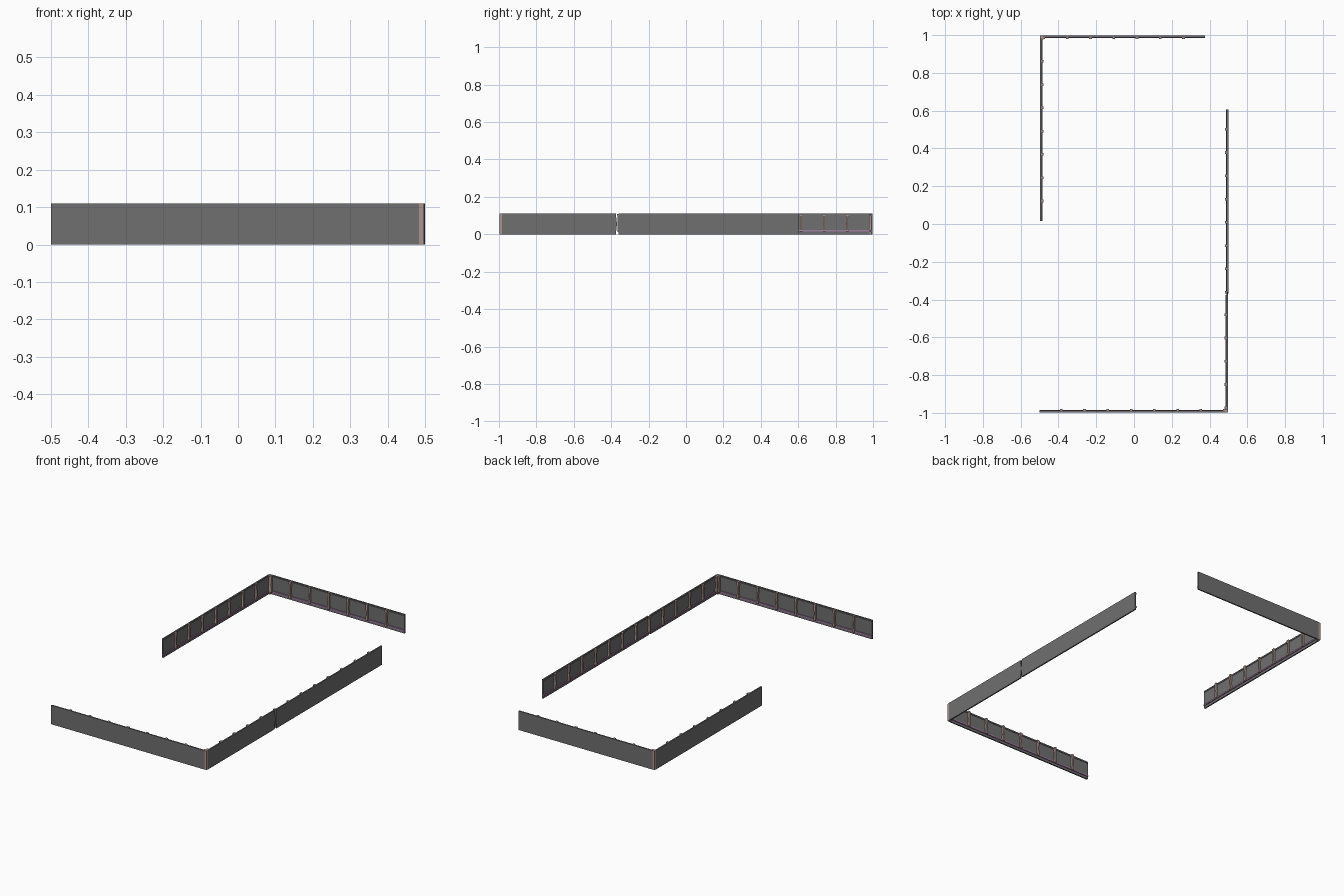
import bpy
from mathutils import Vector

if "Cube" in bpy.data.objects:
    bpy.data.objects.remove(bpy.data.objects["Cube"])

H = 0.11


def material(name, col):
    m = bpy.data.materials.new(name)
    m.diffuse_color = (*col, 1)
    m.use_nodes = True
    m.node_tree.nodes["Principled BSDF"].inputs["Base Color"].default_value = m.diffuse_color
    return m


DARK = material("dark_panel", (0.16, 0.16, 0.16))
PURPLE = material("purple_rail", (0.36, 0.2, 0.36))
TAN = material("tan_post", (0.4, 0.3, 0.27))


def extrude(name, profile, origin, along, inward, d0, d1, mat):
    """Extrude a (distance along wall, height) profile through the wall depth."""
    o, a, n = Vector(origin), Vector(along), Vector(inward)
    k = len(profile)
    verts = [o + a * u + n * d + Vector((0, 0, z))
             for d in (d0, d1) for u, z in profile]
    faces = [tuple(range(k))[::-1], tuple(range(k, 2 * k))]
    faces += [(i, (i + 1) % k, k + (i + 1) % k, k + i) for i in range(k)]
    if a.cross(Vector((0, 0, 1))).dot(n) < 0:
        faces = [f[::-1] for f in faces]
    me = bpy.data.meshes.new(name)
    me.from_pydata([tuple(v) for v in verts], [], faces)
    me.materials.append(mat)
    ob = bpy.data.objects.new(name, me)
    bpy.context.collection.objects.link(ob)
    return ob


def rect(u0, u1, z0, z1):
    return [(u0, z0), (u1, z0), (u1, z1), (u0, z1)]


def wall(name, origin, along, inward, length, first, count, cut0=0, cut1=0):
    def box(part, *args):
        return extrude(name + part, *args)

    # Outer sheet, optionally with ends that bulge at mid height
    sheet = [(cut0, 0), (length - cut1, 0), (length, H / 2),
             (length - cut1, H), (cut0, H), (0, H / 2)]
    box("_panel", sheet, origin, along, inward, 0.002, 0.010, DARK)
    # Bottom rail and slim top band
    box("_rail", rect(cut0, length - cut1, 0.014, 0.022),
        origin, along, inward, 0.010, 0.015, PURPLE)
    box("_top_band", rect(cut0, length - cut1, 0.099, 0.105),
        origin, along, inward, 0.010, 0.013, DARK)
    # Waisted posts on the inner face
    for i in range(count):
        c = first + i * 0.1232
        post = [(c - .007, .014), (c + .007, .014), (c + .004, .055),
                (c + .007, .109), (c - .007, .109), (c - .004, .055)]
        box("_post", post, origin, along, inward, 0.010, 0.021, TAN)


# Four sides, the right one split into two panels
wall("front_wall", (-0.5, -1, 0), (1, 0, 0), (0, 1, 0), 0.983, 0.115, 8)
wall("right_wall_front", (0.5, -0.985, 0), (0, 1, 0), (-1, 0, 0), 0.616, 0.012, 5, 0, 0.006)
wall("right_wall_back", (0.502, -0.367, 0), (0, 1, 0), (-1, 0, 0), 0.972, 0.006, 8, 0.006, 0)
wall("left_wall", (-0.5, 0.015, 0), (0, 1, 0), (1, 0, 0), 0.97, 0.107, 8)
wall("back_wall", (-0.483, 1, 0), (1, 0, 0), (0, -1, 0), 0.858, 0.006, 7)


# Corner posts closing the two joined corners
for name, x, y in (("front_right_corner", 0.4895, -0.9895), ("back_left_corner", -0.4895, 0.9895)):
    extrude(name, rect(-0.0075, 0.0075, 0, H), (x, y, 0), (1, 0, 0), (0, 1, 0),
            -0.0075, 0.0075, TAN)
